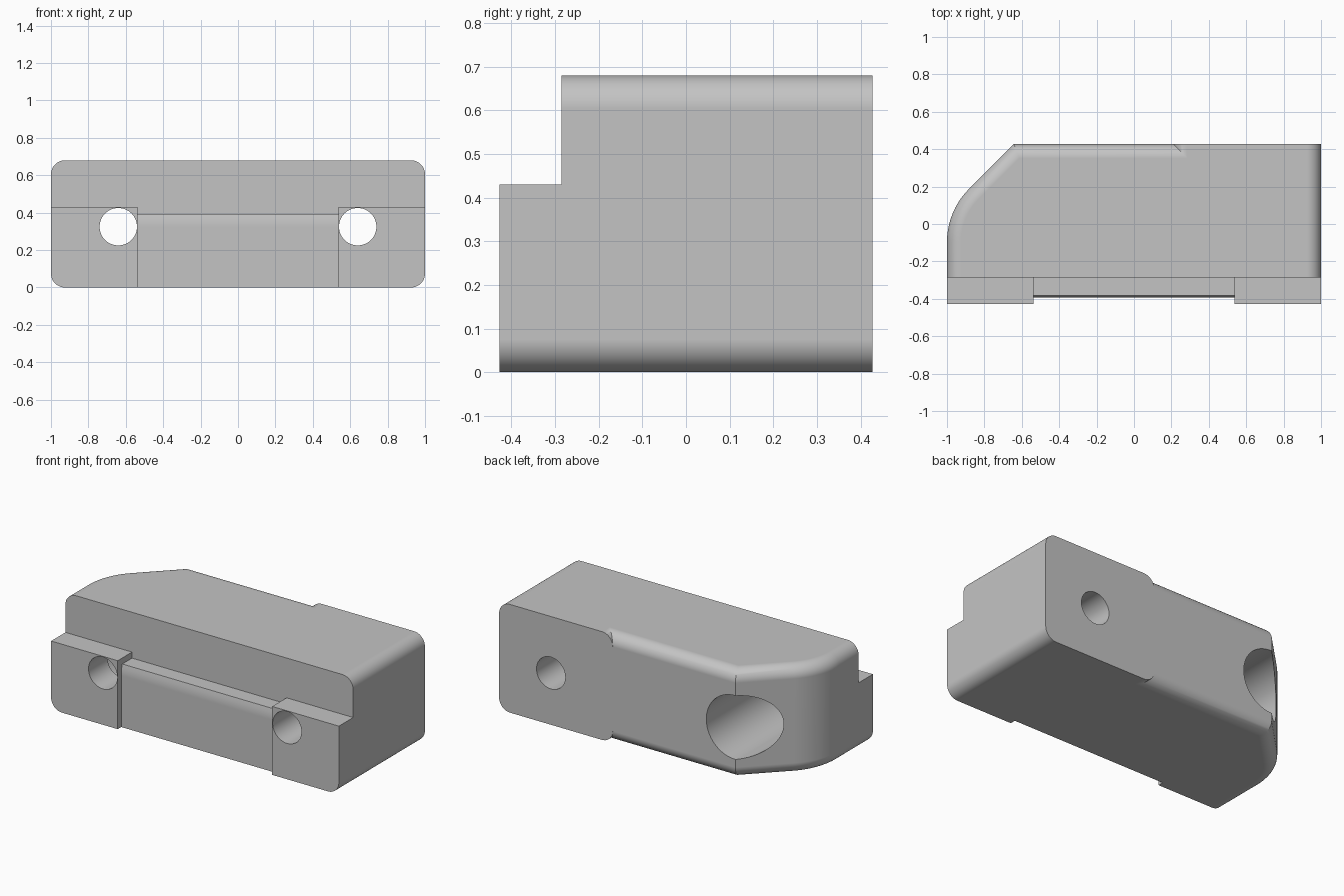
import bpy, bmesh, math
from mathutils import Matrix

if "Cube" in bpy.data.objects:
    bpy.data.objects.remove(bpy.data.objects["Cube"], do_unlink=True)

HEIGHT, HALF_DEPTH, ROUND = 0.68, 0.427, 0.075
STEP_Y, STEP_Z = -0.285, 0.43

grey = bpy.data.materials.new("plain_grey")
grey.use_nodes = True
grey.diffuse_color = (0.55, 0.55, 0.55, 1)
grey.node_tree.nodes["Principled BSDF"].inputs["Base Color"].default_value = (0.55, 0.55, 0.55, 1)


def to_object(bm, name):
    bmesh.ops.recalc_face_normals(bm, faces=bm.faces)
    mesh = bpy.data.meshes.new(name)
    bm.to_mesh(mesh)
    bm.free()
    mesh.materials.append(grey)
    obj = bpy.data.objects.new(name, mesh)
    bpy.context.scene.collection.objects.link(obj)
    return obj


def loft(rings, name):
    """Skin equal-length closed rings and cap both ends."""
    bm = bmesh.new()
    loops = [[bm.verts.new(p) for p in ring] for ring in rings]
    for a, b in zip(loops, loops[1:]):
        for i in range(len(a)):
            j = (i + 1) % len(a)
            bm.faces.new((a[i], a[j], b[j], b[i]))
    bm.faces.new(loops[0])
    bm.faces.new(loops[-1])
    bmesh.ops.remove_doubles(bm, verts=bm.verts, dist=1e-5)
    return to_object(bm, name)


def rod(name, x, z, radius, y0, y1):
    """Cylinder running along y."""
    bm = bmesh.new()
    place = Matrix.Translation((x, (y0 + y1) / 2, z)) @ Matrix.Rotation(math.pi / 2, 4, 'X')
    bmesh.ops.create_cone(bm, cap_ends=True, segments=64, radius1=radius,
                          radius2=radius, depth=y1 - y0, matrix=place)
    return to_object(bm, name)


def bar(name, profile, x0, x1):
    """Extrude a (y, z) profile along x."""
    return loft([[(x, y, z) for y, z in profile] for x in (x0, x1)], name)


def cut(target, cutter):
    cutter.hide_render = True
    mod = target.modifiers.new("cut", 'BOOLEAN')
    mod.operation, mod.solver, mod.object = 'DIFFERENCE', 'EXACT', cutter
    bpy.context.view_layer.objects.active = target
    bpy.ops.object.modifier_apply(modifier=mod.name)
    bpy.data.objects.remove(cutter, do_unlink=True)


# Plan outline: each entry is a point and the direction it moves as edges round over
H = HALF_DEPTH
R = 0.4
arc_y = H - 0.24 - R * math.sin(math.pi / 4)
plan = [((-1, -H), (1, 0)), ((1, -H), (-1, 0)), ((1, H), (-1, 0)),
        ((0.21, H), (1, 0)), ((0.21, H), (1, -1)),
        ((-0.643, H), (math.tan(math.pi / 8), -1))]
for i in range(10, -1, -1):
    a = math.pi / 4 * i / 10
    plan.append(((-1 + R * (1 - math.cos(a)), arc_y + R * math.sin(a)),
                 (math.cos(a), -math.sin(a))))

# Levels: rounded bottom edge, straight wall, rounded top edge
N = 10
quarter = [(ROUND * (1 - math.sin(t)), ROUND * (1 - math.cos(t)))
           for t in (math.pi / 2 * i / N for i in range(N + 1))]
levels = [(z, d) for d, z in quarter] + [(HEIGHT - z, d) for d, z in reversed(quarter)]
body = loft([[(p[0] + v[0] * d, p[1] + v[1] * d, z) for p, v in plan]
             for z, d in levels], "block_body")

# Front shelf
cut(body, bar("shelf_cutter", [(-1, STEP_Z), (STEP_Y, STEP_Z), (STEP_Y, 1), (-1, 1)], -2, 2))

# Recess between the two front pads, with a slightly rounded top lip
cut(body, bar("recess_cutter",
              [(-1, -1), (-0.392, -1), (-0.392, 0.325), (-0.391, 0.345), (-0.388, 0.368),
               (-0.382, 0.392), (STEP_Y, 0.392), (STEP_Y, 1), (-1, 1)], -0.537, 0.537))

# Through holes, and the wide bore entering from the chamfered back corner
for side in (-1, 1):
    cut(body, rod("hole_cutter", side * 0.64, 0.325, 0.1, -1, 1))
cut(body, rod("bore_cutter", -0.64, 0.325, 0.2, -0.24, 1))

# Smooth rounds with crisp edges
bpy.ops.object.select_all(action='DESELECT')
body.select_set(True)
bpy.context.view_layer.objects.active = body
bpy.ops.object.shade_smooth_by_angle(angle=math.radians(30))
weighted = body.modifiers.new("weighted_normals", 'WEIGHTED_NORMAL')
weighted.keep_sharp = True
